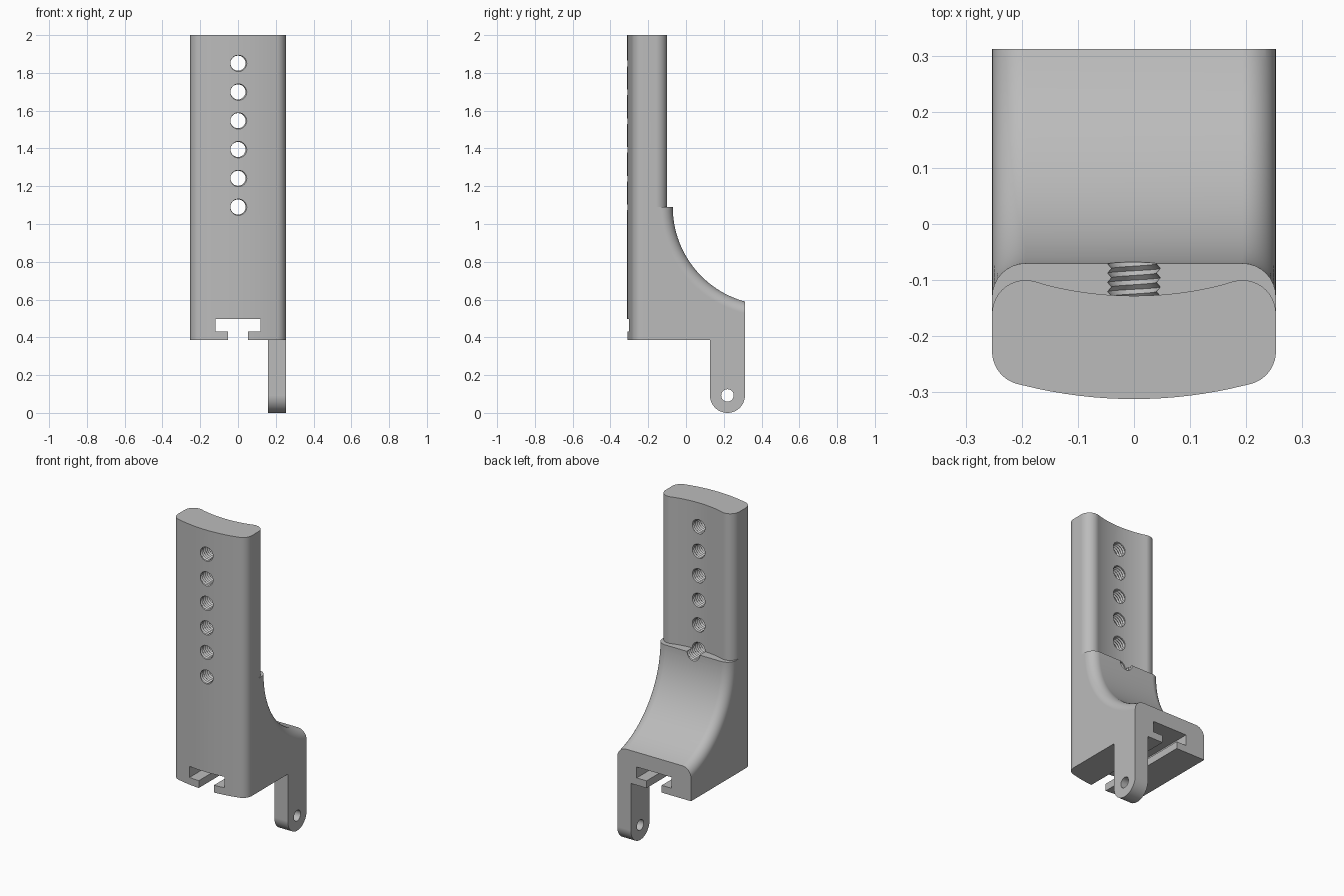
import bpy, bmesh
from math import sin, cos, pi, radians
from mathutils import Vector

cube = bpy.data.objects.get("Cube")
if cube:
    bpy.data.objects.remove(cube, do_unlink=True)

grey = bpy.data.materials.new("plain_grey")
grey.use_nodes = True
colour = (0.5, 0.5, 0.5, 1)
grey.diffuse_color = colour
grey.node_tree.nodes["Principled BSDF"].inputs["Base Color"].default_value = colour

HALF, FRONT, BACK, BASE, SHELF, TOP = 0.253, -0.312, 0.312, 0.385, 1.09, 2.0
ROUND = 0.06


def arc(cx, cy, r, start, end, n):
    angles = [radians(start + (end - start) * i / n) for i in range(n + 1)]
    return [(cx + r * cos(a), cy + r * sin(a)) for a in angles]


def finish(name, bm):
    bmesh.ops.recalc_face_normals(bm, faces=bm.faces)
    mesh = bpy.data.meshes.new(name)
    bm.to_mesh(mesh)
    bm.free()
    mesh.materials.append(grey)
    obj = bpy.data.objects.new(name, mesh)
    bpy.context.collection.objects.link(obj)
    return obj


def prism(outline, axis, low, high):
    """Extrude a closed 2D outline along one axis."""
    place = {"x": lambda p: (low, p[0], p[1]),
             "y": lambda p: (p[0], low, p[1]),
             "z": lambda p: (p[0], p[1], low)}[axis]
    bm = bmesh.new()
    face = bm.faces.new([bm.verts.new(place(p)) for p in outline])
    moved = bmesh.ops.extrude_face_region(bm, geom=[face])["geom"]
    step = Vector([(high - low) * (axis == a) for a in "xyz"])
    bmesh.ops.translate(bm, vec=step,
                        verts=[v for v in moved if isinstance(v, bmesh.types.BMVert)])
    return bm


def combine(target, tool, operation):
    mod = target.modifiers.new(operation.lower(), "BOOLEAN")
    mod.operation, mod.object, mod.solver = operation, tool, "EXACT"
    bpy.context.view_layer.objects.active = target
    bpy.ops.object.modifier_apply(modifier=mod.name)
    bpy.data.objects.remove(tool, do_unlink=True)


# Upright column: bowed front, hollowed back, rounded corners
inner = HALF - ROUND
half = arc(0, FRONT + 0.81, 0.81, -90, -76, 8)[:-1]
half += arc(inner, -0.227, ROUND, -76, 0, 10)
half += arc(inner, -0.16, ROUND, 0, 106, 12)
half += arc(0, 0.508, 0.636, -74, -90, 10)[1:]
outline = half + [(-x, y) for x, y in half[-2:0:-1]]
body = finish("bracket_body", prism(outline, "z", BASE, TOP))

# Rear gusset: swept concave slope with rounded side edges
R = 0.519
slope = arc(-0.07 + R, SHELF, R, 180, 262, 36)
bm = prism(slope + [(slope[-1][0], BASE), (-0.2, BASE), (-0.2, SHELF)], "x", -HALF, HALF)
on_slope = lambda v: abs((v.co.y + 0.07 - R) ** 2 + (v.co.z - SHELF) ** 2 - R * R) < 1e-4
edges = [e for e in bm.edges if all(on_slope(v) for v in e.verts)
         and abs(e.verts[0].co.x - e.verts[1].co.x) < 1e-5]
bmesh.ops.bevel(bm, geom=edges, offset=ROUND, offset_type="OFFSET",
                segments=8, profile=0.5, affect="EDGES")
cut = bmesh.ops.bisect_plane(bm, geom=bm.verts[:] + bm.edges[:] + bm.faces[:],
                             plane_co=(0, BACK, 0), plane_no=(0, 1, 0), clear_outer=True)
bmesh.ops.holes_fill(bm, edges=[e for e in bm.edges if e.is_boundary])
combine(body, finish("rear_gusset", bm), "UNION")

# Hanging leg with rounded end and pin hole
leg_r = 0.0925
leg_y = BACK - leg_r
leg = arc(leg_y, leg_r, leg_r, 180, 360, 28) + [(BACK, 0.45), (BACK - 2 * leg_r, 0.45)]
combine(body, finish("hanging_leg", prism(leg, "x", 0.16, HALF)), "UNION")
pin = prism(arc(leg_y, leg_r, 0.033, 0, 360, 32)[:-1], "x", 0.1, 0.3)
combine(body, finish("pin_hole", pin), "DIFFERENCE")

# T-slot running through the foot from front to back
side = [(0.052, 0.3), (0.052, 0.43), (0.12, 0.43), (0.12, 0.498)]
tee = side + [(-x, z) for x, z in reversed(side)]
combine(body, finish("tee_slot", prism(tee, "y", -0.5, 0.5)), "DIFFERENCE")


def thread_cutter(z, turns=18, n=24, pitch=0.0165, minor=0.04, major=0.047):
    """Helical screw shape along y."""
    bm = bmesh.new()

    def helix(r, shift):
        return [bm.verts.new((r * cos(2 * pi * k / n), -0.335 + pitch * (k / n + shift),
                              z + r * sin(2 * pi * k / n))) for k in range(turns * n + 1)]
    root, crest = helix(minor, 0), helix(major, 0.5)
    for k in range(turns * n):
        bm.faces.new((root[k], root[k + 1], crest[k + 1], crest[k]))
        if k + 1 + n < len(root):
            bm.faces.new((crest[k], crest[k + 1], root[k + 1 + n], root[k + n]))
    caps = bmesh.ops.holes_fill(bm, edges=[e for e in bm.edges if e.is_boundary])["faces"]
    bmesh.ops.poke(bm, faces=caps)
    return finish("threaded_hole", bm)


# Row of six threaded holes, the lowest grooving the shelf
for i in range(6):
    combine(body, thread_cutter(SHELF + 0.1523 * i), "DIFFERENCE")

# Smooth curved walls, crisp edges
bpy.ops.object.select_all(action="DESELECT")
body.select_set(True)
bpy.context.view_layer.objects.active = body
bpy.ops.object.shade_smooth_by_angle(angle=radians(30))
weighted = body.modifiers.new("weighted_normals", "WEIGHTED_NORMAL")
weighted.keep_sharp = True
